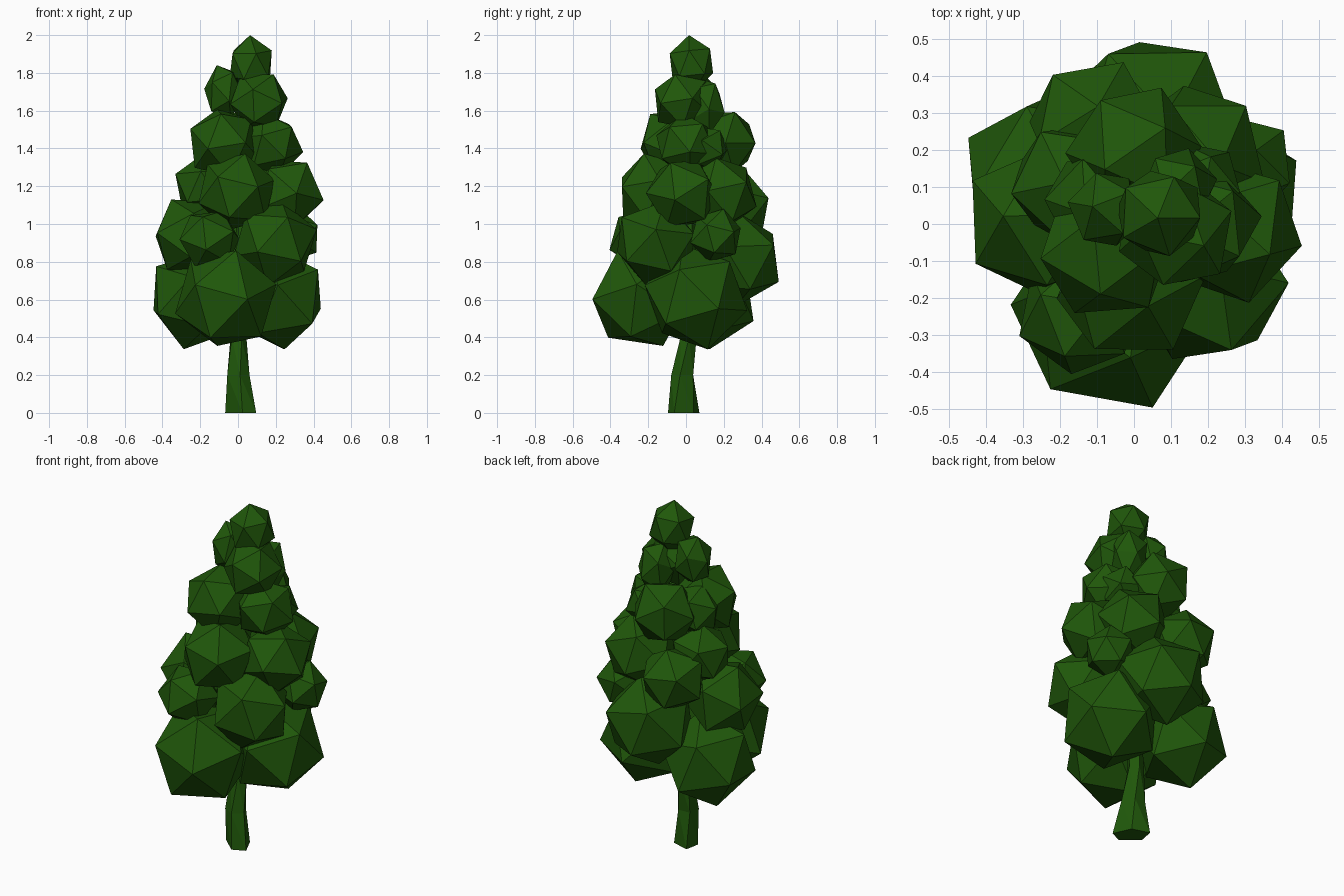
import bpy, bmesh, math, random
from mathutils import Matrix, Vector, Euler

default = bpy.data.objects.get("Cube")
if default:
    bpy.data.objects.remove(default, do_unlink=True)

random.seed(11)

# One green for the whole tree
green = bpy.data.materials.new("leaf_green")
colour = (0.014, 0.095, 0.003, 1)
green.use_nodes = True
green.diffuse_color = colour
green.node_tree.nodes["Principled BSDF"].inputs["Base Color"].default_value = colour


def finish(bm, name):
    bmesh.ops.recalc_face_normals(bm, faces=bm.faces[:])
    mesh = bpy.data.meshes.new(name)
    bm.to_mesh(mesh)
    bm.free()
    mesh.materials.append(green)
    obj = bpy.data.objects.new(name, mesh)
    bpy.context.collection.objects.link(obj)
    return obj


def clump(name, x, y, z, r, stretch=1.0):
    """Faceted, slightly uneven ball of leaves."""
    bm = bmesh.new()
    bmesh.ops.create_icosphere(bm, subdivisions=1, radius=r * 1.06)
    turn = Euler([random.uniform(0, math.tau) for _ in range(3)]).to_matrix()
    for v in bm.verts:
        v.co = turn @ (v.co * random.uniform(0.97, 1.04))
        v.co.z *= stretch
        v.co += Vector((x, y, z))
    return finish(bm, name)


# Foliage tiers, from the widest at the bottom to the tip: x, y, z, radius, stretch
tiers = {
    "bottom_foliage": [(-.06, -.24, .605, .265), (.2, .05, .61, .265),
                       (-.225, .11, .605, .25), (.045, .27, .81, .24)],
    "lower_foliage": [(.195, -.16, .9, .22), (-.25, .01, .93, .205),
                      (-.15, -.24, .92, .16), (.3, .16, .94, .135)],
    "middle_foliage": [(-.01, -.17, 1.17, .2), (.255, -.02, 1.16, .19),
                       (-.11, .27, 1.1, .175), (.16, .18, 1.16, .19),
                       (-.17, .11, 1.2, .16)],
    "upper_foliage": [(-.075, -.07, 1.43, .185), (.175, 0, 1.42, .16),
                      (0, .2, 1.43, .175), (-.1, .06, 1.42, .14),
                      (.17, .1, 1.4, .12)],
    "high_foliage": [(.11, -.02, 1.65, .155), (-.075, .04, 1.7, .1, 1.4),
                     (.12, .1, 1.62, .1, 1.5)],
}
for tier, balls in tiers.items():
    for i, ball in enumerate(balls):
        clump(f"{tier}_{i + 1}", *ball)

# Tip, set so that its highest point closes the crown
tip = clump("tip_foliage", .07, .03, 1.87, .12, 1.15)
rise = 2 - max(v.co.z for v in tip.data.vertices)
tip.data.transform(Matrix.Translation((0, 0, rise)))

# Trunk: an uneven, flattened foot that twists and narrows upward
SIDES = 5
bm = bmesh.new()
rings = []
for z, long, short, cx, cy, twist in ((0, .105, .065, .01, -.012, .4),
                                      (.2, .068, .058, -.002, -.015, .6),
                                      (.4, .046, .044, 0, .012, .9),
                                      (1.0, .03, .03, .02, .02, 1.2)):
    lean = Matrix.Rotation(-math.pi / 4, 3, 'Z')
    ring = []
    for k in range(SIDES):
        a = twist + math.tau * k / SIDES
        spot = lean @ Vector((long * math.cos(a), short * math.sin(a), 0))
        ring.append(bm.verts.new(spot + Vector((cx, cy, z))))
    rings.append(ring)
for low, high in zip(rings, rings[1:]):
    for k in range(SIDES):
        n = (k + 1) % SIDES
        bm.faces.new((low[k], low[n], high[k]))
        bm.faces.new((low[n], high[n], high[k]))
bm.faces.new(rings[0][::-1])
bm.faces.new(rings[-1])
finish(bm, "trunk")
